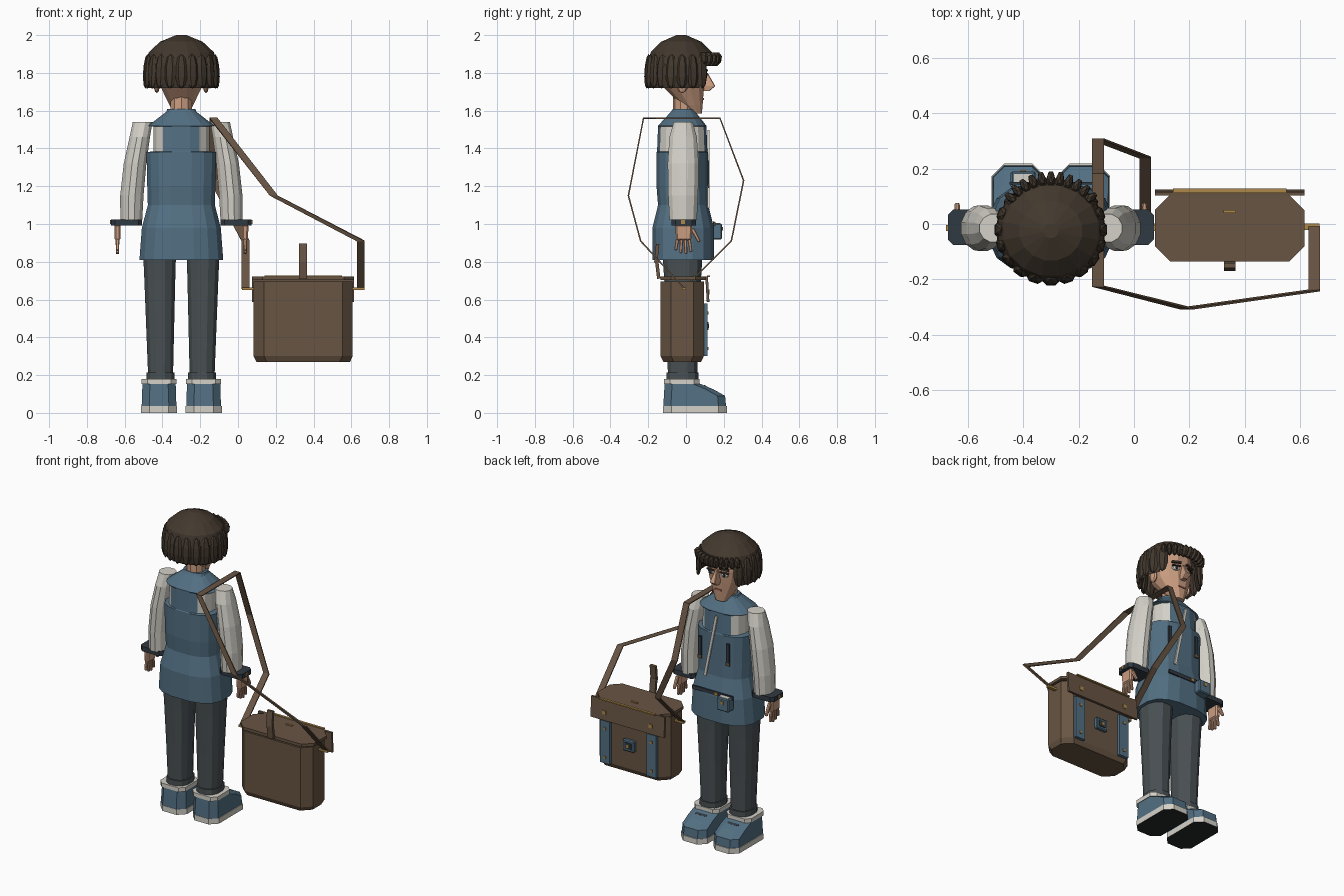
import bpy, bmesh, math
from mathutils import Vector, Matrix

if "Cube" in bpy.data.objects:
    bpy.data.objects.remove(bpy.data.objects["Cube"])


def mat(name, r, g, b):
    m = bpy.data.materials.new(name)
    m.use_nodes = True
    m.diffuse_color = (r, g, b, 1)
    m.node_tree.nodes["Principled BSDF"].inputs["Base Color"].default_value = (r, g, b, 1)
    return m


HAIR = mat("dark brown hair", .055, .04, .027)
SKIN = mat("skin", .60, .34, .22)
BLUE = mat("denim blue", .085, .16, .225)
WHITE = mat("off white", .66, .64, .58)
GREY = mat("charcoal", .068, .082, .088)
BROWN = mat("leather brown", .14, .09, .057)
GOLD = mat("brass", .42, .25, .07)
DARK = mat("dark slate", .03, .042, .055)
BLACK = mat("sole black", .018, .02, .022)
LIP = mat("lip", .40, .15, .11)
CX = -.3  # middle of the figure


def finish(name, bm, *mats):
    bmesh.ops.recalc_face_normals(bm, faces=bm.faces)
    me = bpy.data.meshes.new(name)
    bm.to_mesh(me)
    bm.free()
    for m in mats:
        me.materials.append(m)
    ob = bpy.data.objects.new(name, me)
    bpy.context.collection.objects.link(ob)
    return ob


def ellipse(cx, cy, z, rx, ry, n=12, p=2.0):
    pts = []
    for i in range(n):
        a = 2 * math.pi * (i + .5) / n
        c, s = math.cos(a), math.sin(a)
        pts.append(Vector((cx + rx * math.copysign(abs(c) ** (2 / p), c),
                           cy + ry * math.copysign(abs(s) ** (2 / p), s), z)))
    return pts


def chamfered(cx, cy, z, rx, ry, c):
    pts = [(rx, c - ry), (rx, ry - c), (rx - c, ry), (c - rx, ry),
           (-rx, ry - c), (-rx, c - ry), (c - rx, -ry), (rx - c, -ry)]
    return [Vector((cx + x, cy + y, z)) for x, y in pts]


def loft(name, rings, *mats, rule=None, skip=None):
    """Skin a stack of rings; rule picks a material by face, skip removes faces."""
    bm = bmesh.new()
    rows = [[bm.verts.new(p) for p in r] for r in rings]
    n = len(rows[0])
    for a, b in zip(rows, rows[1:]):
        for i in range(n):
            j = (i + 1) % n
            bm.faces.new((a[i], a[j], b[j], b[i]))
    bm.faces.new(rows[0][::-1])
    bm.faces.new(rows[-1])
    bm.normal_update()
    for f in list(bm.faces):
        c = f.calc_center_median()
        if rule:
            f.material_index = rule(c, f.normal)
        if skip and skip(c, f.normal):
            bm.faces.remove(f)
    return finish(name, bm, *mats)


def box(name, loc, size, m, rot=(0, 0, 0), bevel=0, taper=1):
    bm = bmesh.new()
    bmesh.ops.create_cube(bm, size=1)
    for v in bm.verts:
        if v.co.z < 0:
            v.co.x *= taper
            v.co.y *= taper
        v.co = Vector(v.co[i] * size[i] for i in range(3))
    if bevel:
        bmesh.ops.bevel(bm, geom=bm.edges[:], offset=bevel, segments=1, affect='EDGES')
    ob = finish(name, bm, m)
    ob.location, ob.rotation_euler = loc, rot
    return ob


def blob(name, loc, size, m, rot=(0, 0, 0), u=8, v=5):
    bm = bmesh.new()
    bmesh.ops.create_uvsphere(bm, u_segments=u, v_segments=v, radius=1)
    bmesh.ops.scale(bm, vec=size, verts=bm.verts)
    ob = finish(name, bm, m)
    ob.location, ob.rotation_euler = loc, rot
    return ob


# Head, neck and face
head = [(.055, 1.585, .04, .03), (.03, 1.63, .065, .06), (-.01, 1.72, .11, .108),
        (-.02, 1.80, .13, .125), (-.02, 1.92, .12, .12)]
loft("head", [ellipse(CX, y, z, rx, ry, 12, 2.2) for y, z, rx, ry in head], SKIN)
loft("neck", [ellipse(CX, -.01, z, r, r, 10) for z, r in ((1.5, .06), (1.72, .06))], SKIN)
loft("nose", [chamfered(CX, y, z, rx, ry, .004) for y, z, rx, ry in
              ((.10, 1.705, .016, .025), (.115, 1.73, .02, .04), (.095, 1.80, .008, .02))], SKIN)
box("mouth", (CX, .089, 1.662), (.05, .012, .01), LIP)
for s in (-1, 1):
    x = CX + s * .05
    blob("eye_white", (x, .092, 1.772), (.026, .012, .014), WHITE, (0, 0, -s * .25))
    blob("iris", (x, .102, 1.772), (.011, .006, .012), DARK)
    box("eyelid", (x, .1, 1.788), (.056, .014, .007), HAIR, (0, s * .1, -s * .25))
    box("eyebrow", (x, .1, 1.812), (.06, .016, .012), HAIR, (0, s * .12, -s * .25))
    blob("ear", (CX + s * .13, -.02, 1.735), (.016, .03, .042), SKIN)

# Hair cap, open over the face, with locks round the sides and a fringe
cap = [(1.72, .185), (1.79, .198), (1.85, .195), (1.91, .175), (1.965, .115), (2.0, .028)]
loft("hair_cap", [ellipse(CX, -.025, z, r, r * .94, 16) for z, r in cap], HAIR,
     skip=lambda c, n: c.z < 1.87 and (n.y > .65 or n.z < -.9))
for i in range(15):
    a = math.radians(-218 + i * 256 / 14)
    x, y = CX + .185 * math.cos(a), -.025 + .178 * math.sin(a)
    blob("hair_lock", (x, y, 1.808), (.02, .034, .092), HAIR, (0, -.06, a), 6, 5)
for i in range(11):
    a = math.radians(38 + i * 10.4)
    x, y = CX + .175 * math.cos(a), -.02 + .178 * math.sin(a)
    blob("fringe_lock", (x, y, 1.872), (.036, .018, .04), HAIR, (0, .45, a), 6, 4)

# Sleeveless jacket, pale shirt showing in the armholes
body = [(.81, .225, .165, -.015), (.98, .212, .165, -.015), (1.1, .18, .135, -.015),
        (1.2, .183, .138, -.02), (1.38, .187, .138, -.02), (1.385, .15, .135, -.02),
        (1.515, .15, .13, -.02), (1.52, .178, .13, -.02), (1.595, .08, .065, -.015),
        (1.61, .075, .055, -.015)]
loft("jacket", [ellipse(CX, y, z, rx, ry, 16, 2.7) for z, rx, ry, y in body], BLUE, WHITE,
     rule=lambda c, n: int(1.38 < c.z < 1.518 and abs(n.x) > .5))
box("jacket_opening", (-.265, .119, 1.29), (.018, .009, .42), WHITE, (0, -.2, 0))
for x in (-.39, -.185):
    box("chest_pocket_slit", (x, .117, 1.27), (.02, .012, .13), DARK)
    box("pocket_tab", (x, .12, 1.2), (.03, .008, .02), BROWN)
box("belt", (CX, .147, 1.0), (.3, .009, .025), DARK)
box("belt_pouch", (-.4, .16, .96), (.09, .06, .085), BLUE, bevel=.006)
box("pouch_opening", (-.4, .162, 1.003), (.065, .036, .005), WHITE)
box("pouch_clasp", (-.4, .192, .975), (.02, .006, .02), GOLD)
box("belt_clasp", (-.33, .153, 1.0), (.02, .008, .02), GOLD)

# Arms, cuffs and hands
for s in (-1, 1):
    def arm(z, off, rx, ry, n=12):
        return ellipse(CX + s * off, -.015, z, rx, ry, n)
    loft("sleeve", [arm(1.02, .265, .06, .075), arm(1.15, .262, .064, .082),
                    arm(1.32, .245, .062, .085), arm(1.46, .22, .056, .075),
                    arm(1.54, .205, .054, .052)], WHITE)
    hx = CX + s * .338
    loft("cuff", [chamfered(CX + s * .29, -.012, z, .082, .064, .02) for z in (.993, 1.025)], DARK)
    box("cuff_stud", (CX + s * .374, -.015, 1.01), (.008, .022, .02), GOLD)
    box("palm", (hx, -.012, .955), (.034, .09, .085), SKIN, bevel=.008, taper=.9)
    for k, length in enumerate((.06, .075, .08, .07)):
        y = -.05 + k * .024
        box("finger", (hx, y, .92 - length / 2), (.02, .019, length), SKIN,
            ((k - 1.5) * .1, 0, 0), .004, .8)
    box("thumb", (hx, .052, .94), (.022, .022, .08), SKIN, (.5, 0, 0), .005, .8)

# Trouser legs, turn-ups and shoes
for s in (-1, 1):
    leg = [(.2, .068, .08), (.45, .076, .088), (.7, .084, .1), (.86, .09, .11)]
    loft("trouser_leg", [ellipse(CX + s * (.11 + (z - .2) * .008), -.018, z, rx, ry, 12, 2.4)
                         for z, rx, ry in leg], GREY)
    loft("turn_up", [ellipse(CX + s * .11, -.018, z, .076, .088, 12, 2.4) for z in (.17, .215)], GREY)
    fx = CX + s * .118
    loft("sole", [chamfered(fx, .048, z, .096, .17, .045) for z in (0, .036)], WHITE, BLACK,
         rule=lambda c, n: int(c.z < .001))
    loft("shoe", [chamfered(fx, y, z, rx, ry, .04) for y, z, rx, ry in
                  ((.046, .036, .092, .166), (.045, .09, .09, .162), (.015, .125, .089, .13),
                   (-.02, .155, .088, .093))], BLUE)
    loft("shoe_collar", [chamfered(fx, -.022, z, .092, .094, .03) for z in (.153, .18)], WHITE)
    for y, z in ((.1, .14), (.145, .115)):
        box("shoe_lace", (fx, y, z), (.08, .014, .012), DARK, (-.6, 0, 0))

# Satchel
BX = .345
loft("satchel", [chamfered(BX, -.02, z, rx, ry, .055) for z, rx, ry in
                 ((.27, .248, .1), (.30, .262, .114), (.695, .262, .114))], BROWN)
loft("satchel_lid", [chamfered(BX, -.015, z, .27, .12, .055) for z in (.703, .722)], BROWN)
box("satchel_flap", (BX, .113, .655), (.54, .014, .135), BROWN, (.06, 0, 0))
box("flap_trim", (BX, .12, .724), (.41, .016, .008), GOLD)
box("lid_plate", (BX, .045, .724), (.045, .012, .008), GOLD)
for s in (-1, 1):
    box("satchel_strip", (BX + s * .17, .103, .44), (.07, .022, .28), BLUE)
    for z in (.34, .53):
        box("strip_rivet", (BX + s * .17, .116, z), (.016, .006, .016), GOLD)
    box("flap_rivet", (BX + s * .17, .121, .64), (.025, .008, .025), GOLD)
    box("strap_hook", (BX + s * .29, -.01, .657), (.07, .022, .014), GOLD)
box("satchel_buckle", (BX, .1, .46), (.085, .03, .075), BLUE, bevel=.006)
box("buckle_inset", (BX, .116, .46), (.05, .006, .042), DARK)
box("buckle_pin", (BX, .119, .46), (.02, .006, .02), GOLD)
for y, z, tilt in ((-.15, .76, .12), (-.155, .845, -.1)):
    box("grab_tab", (BX, y, z), (.042, .018, .1), BROWN, (tilt, 0, 0))

# Shoulder strap, a flat ribbon running from hook to hook
path = [(.04, -.01, .66), (.04, .24, .91), (-.13, .305, 1.23), (-.13, .18, 1.56),
        (-.13, -.225, 1.56), (.19, -.305, 1.15), (.65, -.24, .91), (.65, -.01, .66)]
bm = bmesh.new()
rows = [[bm.verts.new((x + d, y, z)) for d in (-.021, .021)] for x, y, z in path]
for a, b in zip(rows, rows[1:]):
    bm.faces.new((a[0], a[1], b[1], b[0]))
strap = finish("shoulder_strap", bm, BROWN)
mod = strap.modifiers.new("thickness", 'SOLIDIFY')
mod.thickness, mod.offset = .008, 0
